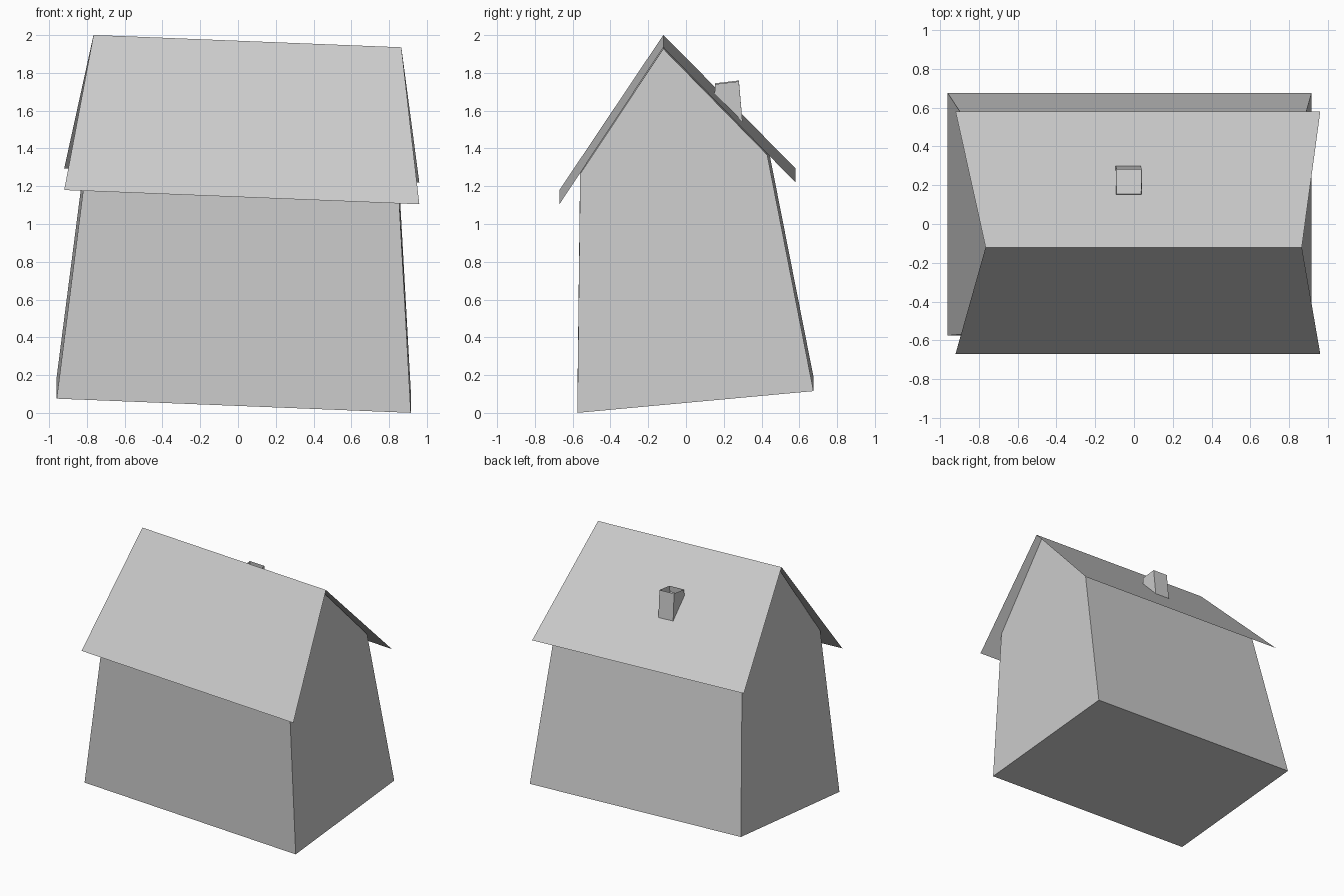
import bpy
import bmesh

TILT = -0.04  # the whole house sinks towards +x

cube = bpy.data.objects.get("Cube")
if cube:
    bpy.data.objects.remove(cube, do_unlink=True)

grey = bpy.data.materials.new("plain grey")
grey.use_nodes = True
colour = (0.6, 0.6, 0.6, 1)
grey.diffuse_color = colour
grey.node_tree.nodes["Principled BSDF"].inputs["Base Color"].default_value = colour


def make_object(name, bm):
    mesh = bpy.data.meshes.new(name)
    bm.to_mesh(mesh)
    bm.free()
    mesh.materials.append(grey)
    obj = bpy.data.objects.new(name, mesh)
    bpy.context.collection.objects.link(obj)
    return obj


def span(name, profile, closed):
    """Stretch a side profile of (y, z, left x, right x) rows between two ends."""
    bm = bmesh.new()
    ends = [[bm.verts.new((row[k], row[0], row[1] + TILT * row[k])) for row in profile]
            for k in (2, 3)]
    a, b = ends
    count = len(profile)
    for i in range(count if closed else count - 1):
        j = (i + 1) % count
        bm.faces.new((a[i], a[j], b[j], b[i]))
    if closed:
        bm.faces.new(a)
        bm.faces.new(b)
    bmesh.ops.recalc_face_normals(bm, faces=bm.faces)
    return make_object(name, bm)


# Tapered walls with pointed gables
span("house_walls", [
    (-0.575, 0.037, -0.96, 0.915),
    (0.675, 0.152, -0.96, 0.915),
    (0.43, 1.40, -0.80, 0.845),
    (-0.12, 1.96, -0.73, 0.81),
    (-0.56, 1.30, -0.80, 0.845),
], True)

# Thin folded roof, flaring out towards the eaves
span("roof", [
    (0.58, 1.258, -0.92, 0.96),
    (-0.12, 1.97, -0.765, 0.865),
    (-0.67, 1.143, -0.92, 0.96),
], False)

# Open chimney: four thin walls whose feet follow the roof slope
bm = bmesh.new()
rim = [(-0.09, 0.155, 1.745), (0.04, 0.155, 1.74), (0.04, 0.28, 1.755), (-0.09, 0.28, 1.76)]
foot = [(-0.095, 0.15, 1.67), (0.035, 0.15, 1.67), (0.035, 0.3, 1.53), (-0.095, 0.3, 1.53)]
top = [bm.verts.new(p) for p in rim]
low = [bm.verts.new(p) for p in foot]
for i in range(4):
    j = (i + 1) % 4
    bm.faces.new((low[i], low[j], top[j], top[i]))
make_object("chimney", bm)
